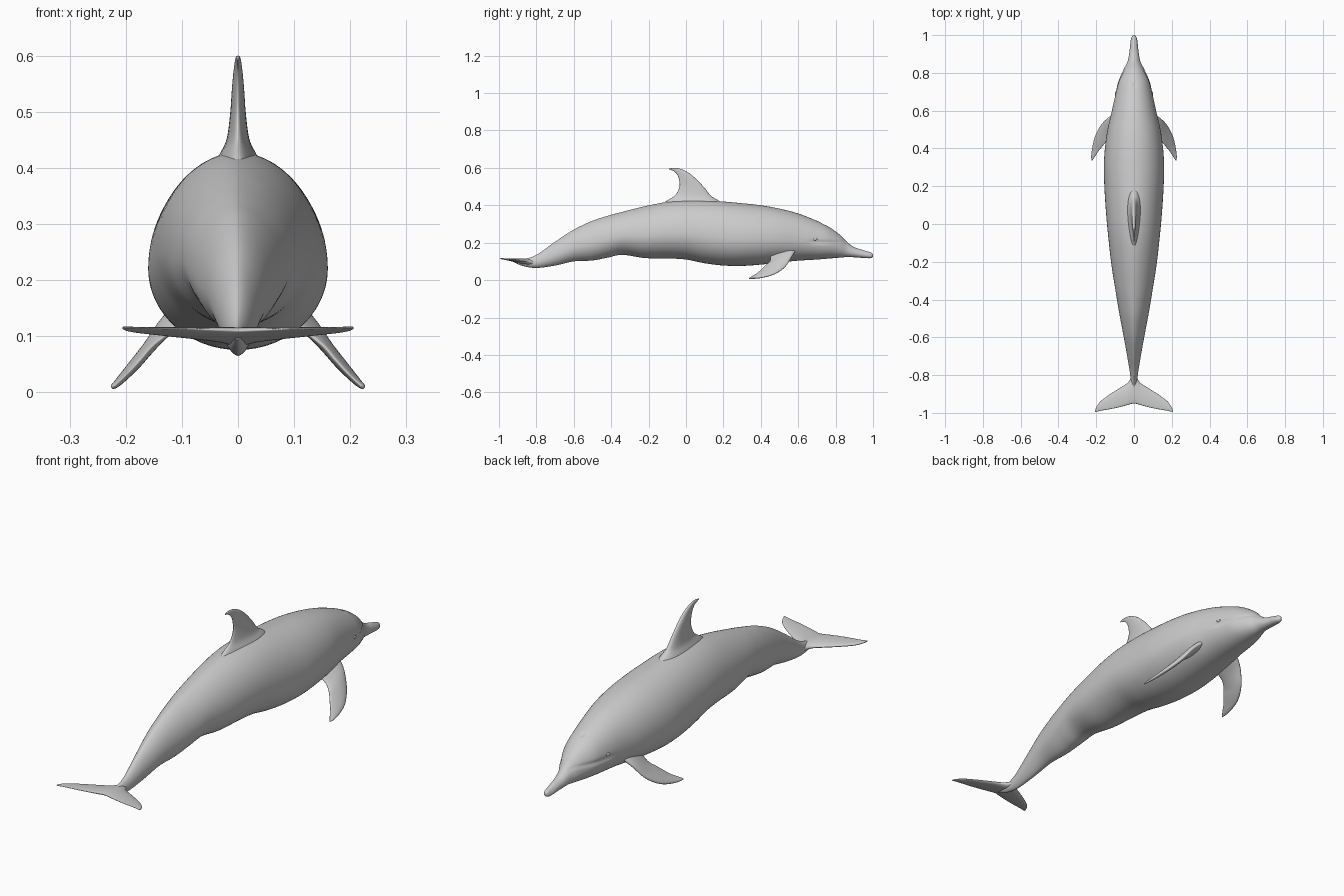
import bpy, bmesh, math
from mathutils import Vector

if "Cube" in bpy.data.objects:
    bpy.data.objects.remove(bpy.data.objects["Cube"])

GREY = (0.6, 0.6, 0.6, 1.0)
skin = bpy.data.materials.new("dolphin grey")
skin.use_nodes = True
skin.diffuse_color = GREY
skin.node_tree.nodes["Principled BSDF"].inputs["Base Color"].default_value = GREY


def smooth_rows(rows, steps):
    """Catmull-Rom interpolation through rows of numbers."""
    pts = [rows[0]] + list(rows) + [rows[-1]]
    out = []
    for i in range(1, len(pts) - 2):
        for s in range(steps):
            t = s / steps
            out.append([0.5 * (2 * b + (c - a) * t + (2 * a - 5 * b + 4 * c - d) * t * t
                               + (3 * b - a - 3 * c + d) * t ** 3)
                        for a, b, c, d in zip(*pts[i - 1:i + 3])])
    out.append(list(rows[-1]))
    return out


def loft(name, rings):
    """Skin a list of equal rings and cap both ends."""
    bm = bmesh.new()
    loops = [[bm.verts.new(p) for p in ring] for ring in rings]
    n = len(loops[0])
    for a, b in zip(loops, loops[1:]):
        for i in range(n):
            j = (i + 1) % n
            bm.faces.new((a[i], a[j], b[j], b[i]))
    bm.faces.new(loops[0])
    bm.faces.new(loops[-1])
    bmesh.ops.recalc_face_normals(bm, faces=bm.faces)
    return finish(name, bm)


def finish(name, bm):
    me = bpy.data.meshes.new(name)
    bm.to_mesh(me)
    bm.free()
    me.materials.append(skin)
    for p in me.polygons:
        p.use_smooth = True
    ob = bpy.data.objects.new(name, me)
    bpy.context.collection.objects.link(ob)
    return ob


def fin(name, rows, normal, steps=6, n=28):
    """Foil from rows of (lead xyz, trail xyz, half thickness)."""
    normal = Vector(normal).normalized()
    rings = []
    for r in smooth_rows(rows, steps):
        lead, trail, h = Vector(r[0:3]), Vector(r[3:6]), max(r[6], 0.0005)
        ring = []
        for k in range(n):
            a = 2 * math.pi * k / n
            t = (1 - math.cos(a)) / 2
            # rounded leading edge, thinner trailing edge
            ring.append(lead.lerp(trail, t) + normal * h * math.sin(a) * (1.15 - 0.5 * t))
        rings.append(ring)
    return loft(name, rings)


# Body: y, belly height, back height, half width
BODY = [
    (-0.92, 0.095, 0.107, 0.006), (-0.87, 0.075, 0.112, 0.014), (-0.80, 0.065, 0.135, 0.020),
    (-0.70, 0.078, 0.205, 0.036), (-0.60, 0.100, 0.270, 0.054), (-0.50, 0.105, 0.317, 0.073),
    (-0.42, 0.120, 0.343, 0.087), (-0.34, 0.135, 0.365, 0.100), (-0.22, 0.118, 0.395, 0.119),
    (-0.10, 0.116, 0.418, 0.133), (0.00, 0.110, 0.427, 0.143), (0.10, 0.090, 0.427, 0.151),
    (0.20, 0.078, 0.420, 0.157), (0.30, 0.076, 0.411, 0.160), (0.40, 0.083, 0.400, 0.154),
    (0.50, 0.094, 0.382, 0.140), (0.60, 0.104, 0.356, 0.117), (0.70, 0.110, 0.317, 0.096),
    (0.76, 0.115, 0.287, 0.081), (0.82, 0.120, 0.245, 0.054), (0.86, 0.123, 0.205, 0.034),
    (0.90, 0.122, 0.176, 0.026), (0.94, 0.119, 0.163, 0.021), (0.97, 0.117, 0.153, 0.018),
    (0.99, 0.118, 0.147, 0.013), (1.00, 0.126, 0.138, 0.005)]

SEG = 96
rings = []
for y, lo, hi, w in smooth_rows(BODY, 8):
    mid = lo + 0.43 * (hi - lo)
    keel = 1 + 0.3 * min(1, max(0, (0.2 - y) / 0.8))      # pinched tail stock
    crease_z = 0.203 - 0.45 * max(0, y - 0.84)            # mouth line
    crease = 0.06 * min(1, max(0, (y - 0.64) / 0.06))
    ring = []
    for k in range(SEG):
        a = 2 * math.pi * k / SEG
        c, s = math.cos(a), math.sin(a)
        x = w * math.copysign(abs(c) ** keel, c)
        z = mid + s * ((hi - mid) if s > 0 else (mid - lo))
        x *= 1 - crease * math.exp(-((z - crease_z) / 0.007) ** 2)
        if s > 0:                                         # blowhole dimple
            z -= 0.008 * math.exp(-((x / 0.008) ** 2 + ((y - 0.735) / 0.008) ** 2))
        ring.append((x, y, z))
    rings.append(ring)
loft("body", rings)

# Dorsal fin, flared into the back
fin("dorsal_fin", [
    (0, 0.22, 0.385, 0, -0.17, 0.375, 0.060), (0, 0.175, 0.425, 0, -0.11, 0.420, 0.036),
    (0, 0.135, 0.450, 0, -0.060, 0.452, 0.022), (0, 0.095, 0.498, 0, -0.036, 0.495, 0.015),
    (0, 0.055, 0.540, 0, -0.036, 0.532, 0.012), (0, 0.015, 0.573, 0, -0.046, 0.562, 0.009),
    (0, -0.030, 0.595, 0, -0.062, 0.580, 0.006), (0, -0.066, 0.600, 0, -0.080, 0.588, 0.004),
    (0, -0.090, 0.596, 0, -0.092, 0.592, 0.002)], (1, 0, 0))

# Tail flukes: x, leading y, trailing y, half thickness
HALF = [(0.0, -0.79, -0.950, 0.016), (0.03, -0.838, -0.957, 0.013), (0.07, -0.865, -0.968, 0.010),
        (0.11, -0.890, -0.977, 0.008), (0.15, -0.917, -0.984, 0.006), (0.18, -0.942, -0.989, 0.005),
        (0.198, -0.967, -0.994, 0.004), (0.206, -0.986, -0.996, 0.002)]


def fluke_z(y):
    return 0.092 + (-0.80 - y) * 0.12


span = [(-x, a, b, h) for x, a, b, h in HALF[:0:-1]] + HALF
fin("tail_flukes", [(x, a, fluke_z(a), x, b, fluke_z(b), h) for x, a, b, h in span], (0, 0, 1))

# Pectoral flippers, swept back and down
FLIPPER = [
    (0.085, 0.590, 0.165, 0.085, 0.450, 0.140, 0.020), (0.128, 0.568, 0.128, 0.125, 0.450, 0.105, 0.015),
    (0.165, 0.535, 0.076, 0.153, 0.428, 0.082, 0.012), (0.190, 0.497, 0.045, 0.172, 0.405, 0.060, 0.011),
    (0.208, 0.455, 0.025, 0.190, 0.383, 0.040, 0.009), (0.220, 0.400, 0.012, 0.206, 0.358, 0.024, 0.007),
    (0.225, 0.360, 0.008, 0.217, 0.342, 0.014, 0.005), (0.224, 0.338, 0.007, 0.222, 0.335, 0.009, 0.002)]
for side, sx in (("left", 1), ("right", -1)):
    fin(side + "_flipper",
        [(sx * r[0], r[1], r[2], sx * r[3], r[4], r[5], r[6]) for r in FLIPPER],
        (sx * 0.72, 0.1, 0.68))
    # Eye
    bm = bmesh.new()
    bmesh.ops.create_uvsphere(bm, u_segments=16, v_segments=10, radius=1)
    for v in bm.verts:
        v.co = Vector((v.co.x * 0.005 + sx * 0.096, v.co.y * 0.012 + 0.69, v.co.z * 0.007 + 0.219))
    finish(side + "_eye", bm)
